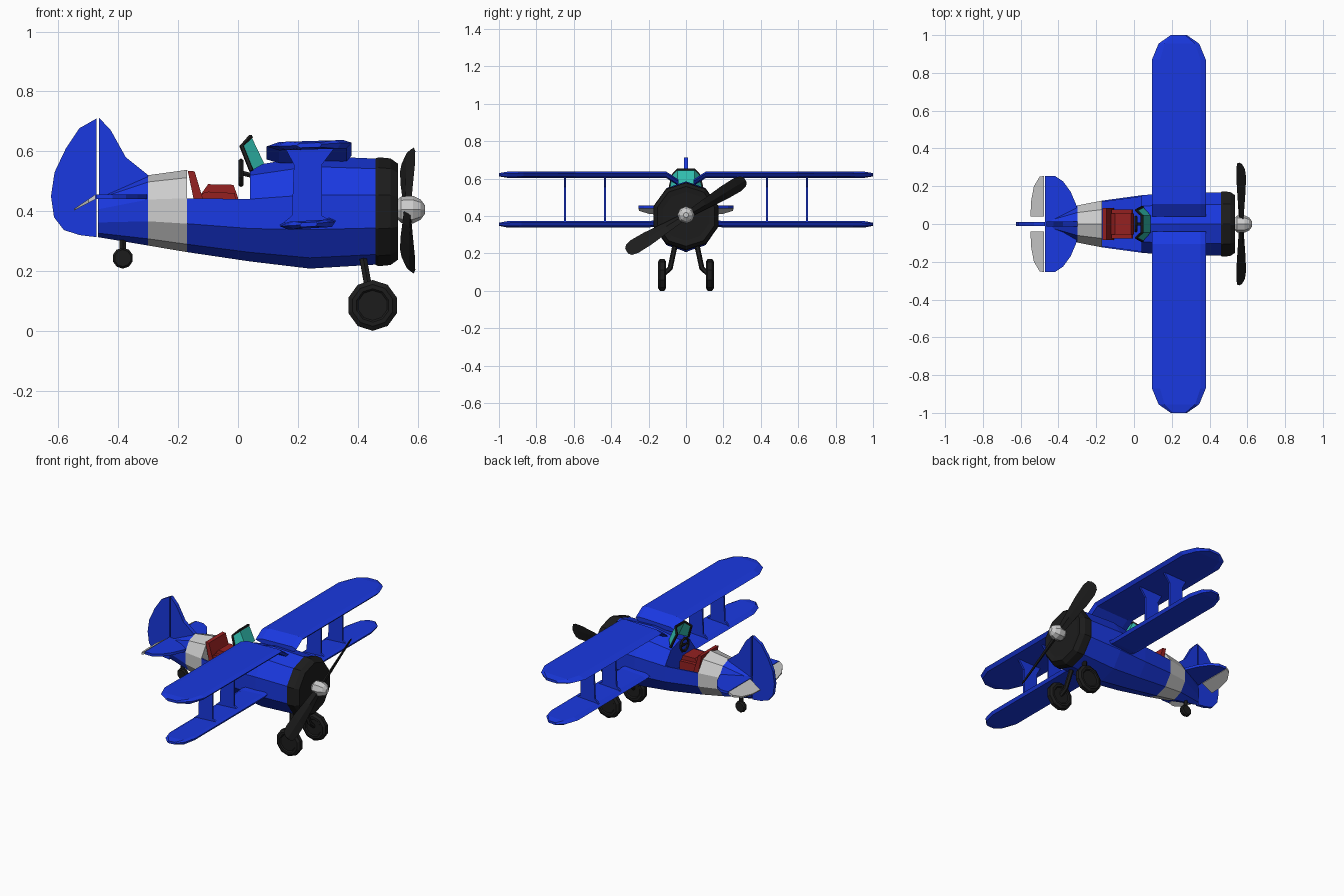
import bpy, bmesh
from math import sin, cos, pi, radians
from mathutils import Vector

if "Cube" in bpy.data.objects:
    bpy.data.objects.remove(bpy.data.objects["Cube"])

COL = {'blue': (0.01, 0.04, 0.75, 1), 'black': (0.012, 0.012, 0.012, 1),
       'red': (0.3, 0.015, 0.015, 1), 'teal': (0.03, 0.5, 0.42, 1)}
MATS = {}
for key, rgba in COL.items():
    MATS[key] = bpy.data.materials.new(key)
    MATS[key].diffuse_color = rgba


def make(name, verts, faces, col):
    me = bpy.data.meshes.new(name)
    me.from_pydata([tuple(v) for v in verts], [], faces)
    bm = bmesh.new()
    bm.from_mesh(me)
    bmesh.ops.recalc_face_normals(bm, faces=bm.faces)
    bm.to_mesh(me)
    bm.free()
    if col:
        me.materials.append(MATS[col])
    ob = bpy.data.objects.new(name, me)
    bpy.context.collection.objects.link(ob)
    return ob


def loft(name, rings, col, caps=True, skip=()):
    n = len(rings[0])
    verts = [p for r in rings for p in r]
    faces = [(i*n + k, i*n + (k+1) % n, (i+1)*n + (k+1) % n, (i+1)*n + k)
             for i in range(len(rings)-1) for k in range(n) if k not in skip]
    if caps:
        faces += [tuple(range(n)), tuple(range(len(verts)-n, len(verts)))]
    return make(name, verts, faces, col)


def thicken(ob, t, offset=0):
    m = ob.modifiers.new('thickness', 'SOLIDIFY')
    m.thickness, m.offset = t, offset
    return ob


def revolve(name, c, axis, profile, n, col):
    rings = []
    for o, r in profile:
        ang = [pi/2 + 2*pi*k/n for k in range(n)]
        if axis == 'x':
            rings.append([(c[0]+o, c[1]+r*cos(a), c[2]+r*sin(a)) for a in ang])
        else:
            rings.append([(c[0]+r*cos(a), c[1]+o, c[2]+r*sin(a)) for a in ang])
    return loft(name, rings, col)


def rod(name, pts, r, col, n=6):
    # round bar following a path
    pts = [Vector(p) for p in pts]
    rings = []
    for i, p in enumerate(pts):
        d = (pts[min(i+1, len(pts)-1)] - pts[max(i-1, 0)]).normalized()
        u = d.cross(Vector((1, 0, 0.01))).normalized()
        v = d.cross(u)
        rings.append([p + r*(u*cos(2*pi*k/n) + v*sin(2*pi*k/n)) for k in range(n)])
    return loft(name, rings, col)


def side_plate(name, outline, y, t, col):
    return loft(name, [[(x, y+s*t/2, z) for x, z in outline] for s in (-1, 1)], col)


# Fuselage: ten-sided sections (x, top, bottom, half width)
def section(x, top, bot, w):
    zc, rz = (top+bot)/2, (top-bot)/2
    return [(x, w*cos(pi/2+k*pi/5), zc + rz*sin(pi/2+k*pi/5)) for k in range(10)]


nose = section(0.47, 0.575, 0.222, 0.175)
mid = section(0.24, 0.585, 0.208, 0.178)
dash = section(0.04, 0.55, 0.232, 0.16)
back = section(-0.17, 0.538, 0.263, 0.13)
band = section(-0.30, 0.52, 0.285, 0.103)
end = section(-0.468, 0.455, 0.313, 0.022)
loft('front_fuselage', [nose, mid, dash], 'blue')
thicken(loft('cockpit_tub', [dash, back], 'blue', False, (0, 1, 8, 9)), 0.008, -1)
loft('fuselage_band', [back, band], None)
loft('tail_cone', [band, end], 'blue')
make('cockpit_floor', [(0.04, -0.145, 0.38), (0.04, 0.145, 0.38),
                       (-0.17, 0.12, 0.38), (-0.17, -0.12, 0.38)], [(0, 1, 2, 3)], 'blue')

# Engine cowl, spinner and propeller
revolve('engine_cowl', (0.46, 0, 0.398), 'x',
        [(0, 0.178), (0.01, 0.182), (0.05, 0.178), (0.075, 0.16), (0.07, 0.13)], 10, 'black')
revolve('spinner', (0.53, 0, 0.405), 'x',
        [(0, 0.03), (0.015, 0.044), (0.055, 0.046), (0.08, 0.034), (0.095, 0.014)], 8, None)
for i, deg in enumerate((31, 211)):
    a = radians(deg)
    out, tan = Vector((0, cos(a), sin(a))), Vector((0, -sin(a), cos(a)))
    chord = tan*0.84 + Vector((0.54, 0, 0))
    nrm = out.cross(chord)
    rings = []
    for r, w, t in ((0.02, 0.022, 0.011), (0.12, 0.032, 0.009), (0.24, 0.045, 0.007),
                    (0.32, 0.047, 0.006), (0.355, 0.038, 0.005), (0.37, 0.018, 0.004)):
        c = Vector((0.567, 0, 0.402)) + out*r
        rings.append([c+chord*w, c+nrm*t, c-chord*w, c-nrm*t])
    loft(f'propeller_blade_{i+1}', rings, 'black')


# Wings: stations (y, trailing x, leading x, z)
def wing(name, s, stations, t, tilt):
    rings = []
    for y, a, b, z in stations:
        c = b-a
        h = t if c > 0.12 else t*0.55
        prof = [(a, 0), (a+0.15*c, h), (b-0.1*c, h), (b, h*0.3), (b-0.06*c, -h), (a+0.15*c, -h)]
        rings.append([(x, s*y, z+dz+(x-0.23)*tilt) for x, dz in prof])
    loft(name, rings, 'blue')


STRUT = [(0.15, 0.36), (0.18, 0.385), (0.187, 0.555), (0.155, 0.615),
         (0.325, 0.615), (0.28, 0.555), (0.28, 0.385), (0.315, 0.365)]
for s, side in ((-1, 'right'), (1, 'left')):
    wing(f'{side}_upper_wing', s,
         [(0.04, 0.095, 0.38, 0.577), (0.105, 0.095, 0.38, 0.619), (0.87, 0.095, 0.38, 0.62),
          (0.955, 0.13, 0.345, 0.62), (1.0, 0.195, 0.28, 0.62)], 0.014, 0.03)
    wing(f'{side}_lower_wing', s,
         [(0.12, 0.14, 0.325, 0.365), (0.2, 0.14, 0.325, 0.355), (0.88, 0.14, 0.325, 0.355),
          (0.96, 0.165, 0.305, 0.355), (1.0, 0.205, 0.265, 0.355)], 0.013, 0.06)
    for y in (0.433, 0.648):
        side_plate(f'{side}_wing_strut_{int(y*100)}', STRUT, s*y, 0.011, 'blue')

    # Tailplane and drooped elevator
    tail = [(-0.30, 0.0), (-0.305, 0.10), (-0.335, 0.17), (-0.375, 0.225),
            (-0.42, 0.255), (-0.472, 0.255), (-0.472, 0.0)]
    loft(f'{side}_tailplane', [[(x, s*y, z) for x, y in tail] for z in (0.44, 0.456)], 'blue')
    elev = [(-0.476, 0.04), (-0.476, 0.255), (-0.50, 0.25), (-0.53, 0.20),
            (-0.545, 0.12), (-0.548, 0.04)]
    loft(f'{side}_elevator', [[(x, s*y, 0.448 + (x+0.476)*0.6 + d*(1 + (x+0.476)*9))
                               for x, y in elev] for d in (-0.008, 0.008)], None)

    # Main landing gear
    revolve(f'{side}_wheel', (0.45, s*0.128, 0.085), 'y',
            [(-0.016, 0.05), (-0.022, 0.056), (-0.022, 0.07), (-0.012, 0.085),
             (0.012, 0.085), (0.022, 0.07), (0.022, 0.056), (0.016, 0.05)], 10, 'black')
    rod(f'{side}_gear_leg', [(0.415, s*0.055, 0.26), (0.44, s*0.085, 0.12),
                             (0.45, s*0.125, 0.085)], 0.014, 'black')

# Fin and rudder
side_plate('fin', [(-0.30, 0.50), (-0.30, 0.52), (-0.375, 0.58), (-0.425, 0.67),
                   (-0.464, 0.712), (-0.464, 0.33), (-0.40, 0.33)], 0, 0.024, 'blue')
side_plate('rudder', [(-0.472, 0.71), (-0.53, 0.677), (-0.575, 0.61), (-0.613, 0.53),
                      (-0.625, 0.45), (-0.615, 0.38), (-0.582, 0.337), (-0.53, 0.32),
                      (-0.472, 0.313)], 0, 0.02, 'blue')

# Tail wheel
revolve('tail_wheel', (-0.385, 0, 0.243), 'y',
        [(-0.016, 0.022), (-0.016, 0.028), (-0.008, 0.035), (0.008, 0.035),
         (0.016, 0.028), (0.016, 0.022)], 10, 'black')
rod('tail_wheel_leg', [(-0.385, 0, 0.32), (-0.385, 0, 0.245)], 0.013, 'black')

# Seat
side_plate('seat_cushion', [(-0.13, 0.39), (-0.125, 0.455), (-0.10, 0.49),
                            (-0.015, 0.488), (0.0, 0.445), (0.0, 0.39)], 0, 0.11, 'red')
side_plate('seat_back', [(-0.168, 0.535), (-0.145, 0.533), (-0.105, 0.40), (-0.14, 0.40)],
           0, 0.17, 'red')
for s, side in ((-1, 'right'), (1, 'left')):
    side_plate(f'{side}_seat_side', [(-0.12, 0.39), (-0.12, 0.46), (-0.10, 0.465),
                                     (-0.01, 0.46), (-0.005, 0.39)], s*0.066, 0.022, 'red')

# Steering wheel
bpy.ops.mesh.primitive_torus_add(major_segments=10, minor_segments=5, major_radius=0.04,
                                 minor_radius=0.008, location=(0.01, 0, 0.528),
                                 rotation=(0, pi/2, 0))
wheel = bpy.context.object
wheel.name = 'steering_wheel'
wheel.data.materials.append(MATS['black'])
rod('steering_column', [(0.01, 0, 0.528), (0.05, 0, 0.518)], 0.009, 'black')
rod('steering_spoke', [(0.01, -0.04, 0.528), (0.01, 0.04, 0.528)], 0.006, 'black')

# Windscreen with frame
low = [(0.045, -0.09, 0.535), (0.085, -0.045, 0.558), (0.085, 0.045, 0.558), (0.045, 0.09, 0.535)]
top = [(0.012, -0.072, 0.618), (0.042, -0.045, 0.648), (0.042, 0.045, 0.648), (0.012, 0.072, 0.618)]
thicken(make('windscreen', low + top, [(i, i+1, i+5, i+4) for i in range(3)], 'teal'), 0.006)
rod('windscreen_frame', [low[0]] + top + [low[3]], 0.008, 'black', 5)

for m in bpy.data.materials:
    if m.users and not m.is_grease_pencil:
        m.use_nodes = True
        m.node_tree.nodes["Principled BSDF"].inputs["Base Color"].default_value = m.diffuse_color
